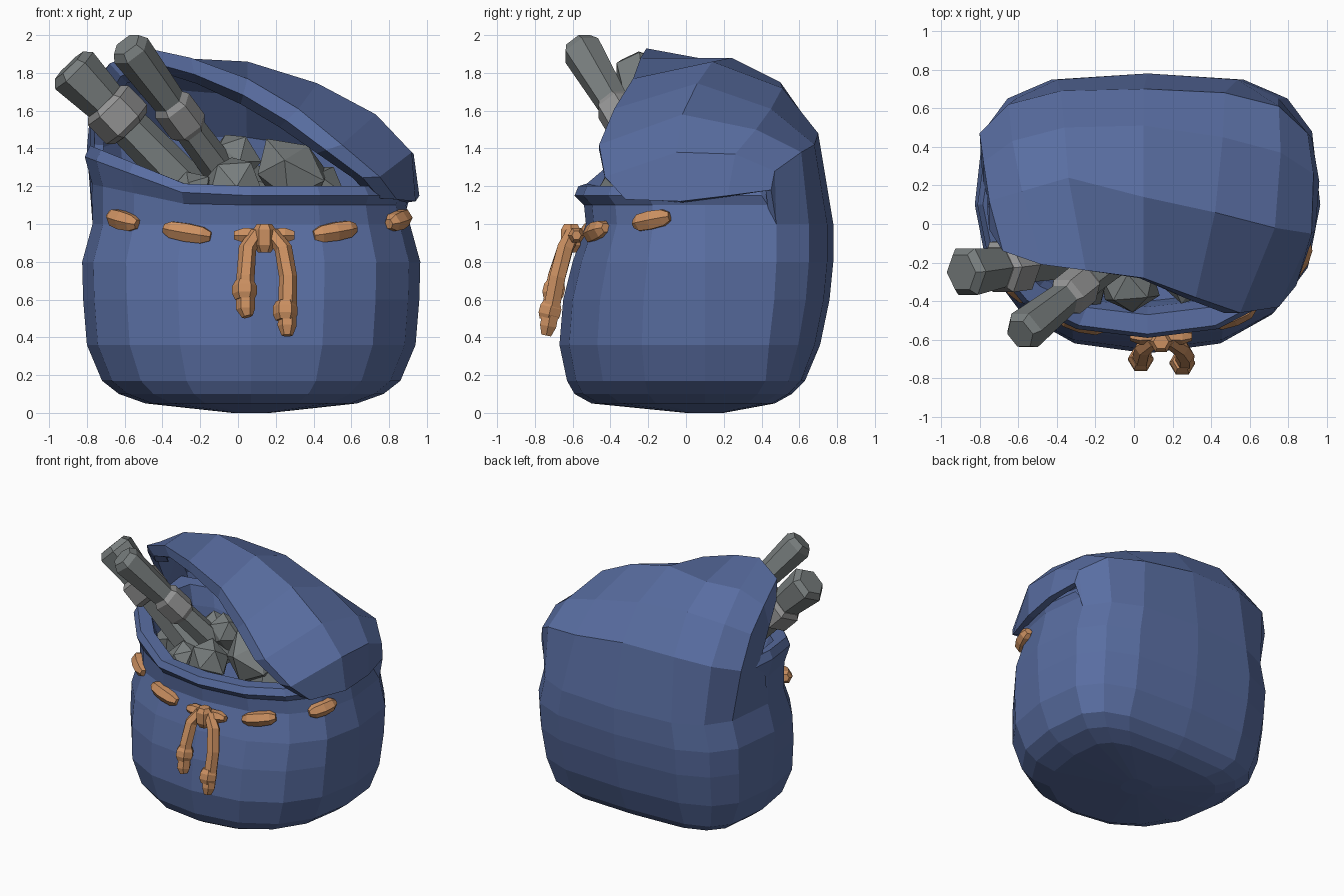
import bpy, bmesh, math, random
from mathutils import Vector

if "Cube" in bpy.data.objects:
    bpy.data.objects.remove(bpy.data.objects["Cube"], do_unlink=True)
random.seed(4)


def material(name, rgb):
    mat = bpy.data.materials.new(name)
    mat.use_nodes = True
    colour = (*rgb, 1)
    mat.diffuse_color = colour
    node = next(n for n in mat.node_tree.nodes if n.type == 'BSDF_PRINCIPLED')
    node.inputs["Base Color"].default_value = colour
    node.inputs["Roughness"].default_value = 0.9
    return mat


cloth = material("blue cloth", (0.1, 0.155, 0.36))
leather = material("orange cord", (0.6, 0.28, 0.12))
stone = material("dark grey stone", (0.19, 0.21, 0.21))
metal = material("light grey collar", (0.3, 0.3, 0.3))


def finish(name, bm, mat):
    mesh = bpy.data.meshes.new(name)
    bm.to_mesh(mesh)
    bm.free()
    mesh.materials.append(mat)
    obj = bpy.data.objects.new(name, mesh)
    bpy.context.collection.objects.link(obj)
    return obj


def loft(name, rings, mat):
    """Skin closed rings of equal length and cap both ends."""
    bm = bmesh.new()
    rows = [[bm.verts.new(p) for p in ring] for ring in rings]
    n = len(rows[0])
    for low, high in zip(rows, rows[1:]):
        for i in range(n):
            k = (i + 1) % n
            bm.faces.new((low[i], low[k], high[k], high[i]))
    bm.faces.new(rows[0][::-1])
    bm.faces.new(rows[-1])
    bmesh.ops.recalc_face_normals(bm, faces=bm.faces)
    return finish(name, bm, mat)


def tube(name, points, radii, mat, sides=6):
    """Faceted tube along a path with one radius per point."""
    pts = [Vector(p) for p in points]
    overall = (pts[-1] - pts[0]).normalized()
    ref = Vector((0, 0, 1)) if abs(overall.z) < 0.6 else Vector((0, 1, 0))
    rings = []
    for i, (p, r) in enumerate(zip(pts, radii)):
        d = (pts[min(i + 1, len(pts) - 1)] - pts[max(i - 1, 0)]).normalized()
        a = d.cross(ref).normalized()
        b = d.cross(a)
        turns = [math.tau * k / sides for k in range(sides)]
        rings.append([p + r * (math.cos(t) * a + math.sin(t) * b) for t in turns])
    return loft(name, rings, mat)


# Squarish cross-section of the sack: flatter at the back, rounder in front
def sack_point(degrees, z, rx, front, back, lift=0):
    t = math.radians(degrees)
    c, s = math.cos(t), math.sin(t)
    power = 0.87 if s < 0 else 0.61 if z > 0.2 else 0.52
    x = 0.07 + rx * math.copysign(abs(c) ** power, c)
    y = 0.1 + (back if s > 0 else front) * math.copysign(abs(s) ** power, s)
    raised = lift * 0.22 * max(0, (-0.25 - x) / 0.5)
    return Vector((x - 0.2 * raised, y, z + raised))


# Sack body with rolled rim: height, half width, front depth, back depth, rim lift
WAIST = (1.0, 0.84, 0.63, 0.68)
PROFILE = [
    (0, 0.1, 0.1, 0.1), (0.05, 0.56, 0.6, 0.37), (0.1, 0.7, 0.69, 0.46),
    (0.17, 0.79, 0.73, 0.53), (0.36, 0.87, 0.77, 0.61), (0.6, 0.89, 0.75, 0.66),
    (0.8, 0.895, 0.7, 0.68), WAIST, (1.1, 0.82, 0.64, 0.6, 0.5),
    (1.15, 0.84, 0.69, 0.54, 0.9), (1.2, 0.81, 0.67, 0.5, 1),
    (1.2, 0.73, 0.57, 0.46, 1), (1.1, 0.7, 0.53, 0.43, 0.8), (0.9, 0.68, 0.5, 0.4),
]
columns = [i * 22.5 for i in range(16)]
loft("sack_body", [[sack_point(a, *ring) for a in columns] for ring in PROFILE], cloth)

# Hood: ribs from the back of the waist, over the top, to the opening's lip
RIBS = [
    [(-.78, .15, 1.25), (-.76, .15, 1.42), (-.76, .07, 1.58), (-.75, -.03, 1.74)],
    [(-.8, .47, 1.4), (-.78, .32, 1.62), (-.75, .12, 1.76), (-.68, -.14, 1.85)],
    [(-.65, .62, 1.45), (-.63, .43, 1.7), (-.58, .17, 1.86), (-.48, -.21, 1.93)],
    [(-.38, .69, 1.48), (-.36, .5, 1.75), (-.34, .24, 1.88), (-.25, -.24, 1.88)],
    [(.05, .7, 1.48), (.05, .51, 1.72), (.05, .14, 1.86), (.05, -.28, 1.77)],
    [(.47, .68, 1.42), (.46, .45, 1.61), (.42, .06, 1.745), (.32, -.38, 1.61)],
    [(.75, .61, 1.38), (.76, .37, 1.5), (.73, -.02, 1.58), (.55, -.46, 1.42)],
    [(.9, .47, 1.28), (.93, .26, 1.37), (.92, -.05, 1.38), (.75, -.43, 1.25)],
    [(.92, .45, 1.18), (.96, .22, 1.15), (.94, -.03, 1.12), (.84, -.32, 1.13)],
]


def hood_column(i, rib):
    """Add the base on the waist and the lip rolled towards the opening."""
    base = sack_point(max(180 - 22.5 * i, 22.5), *WAIST)
    lip = Vector(rib[-1])
    inward = Vector((-0.1 - lip.x, 0, 1.2 - lip.z)).normalized()
    back = Vector((0, 0.1, 0))
    return [base] + rib + [lip + inward * 0.09, lip + inward * 0.14 + back]


bm = bmesh.new()
grid = [[bm.verts.new(p) for p in hood_column(i, rib)] for i, rib in enumerate(RIBS)]
for left, right in zip(grid, grid[1:]):
    for j in range(len(left) - 1):
        bm.faces.new((left[j], left[j + 1], right[j + 1], right[j]))
bmesh.ops.remove_doubles(bm, verts=bm.verts, dist=0.001)
hood = finish("sack_hood", bm, cloth)
shell = hood.modifiers.new("thickness", 'SOLIDIFY')
shell.thickness = 0.05
shell.offset = -1


# Stone rods with a collar, leaning out of the opening
def rod(name, tip, foot, collar_at, radius, collar_radius):
    tip, foot = Vector(tip), Vector(foot)

    def along(t):
        return tip.lerp(foot, t)
    stops = [0, 0.04, collar_at, 1]
    scales = [0.75, 1, 0.75, 0.85]
    tube(name, [along(t) for t in stops], [radius * s for s in scales], stone)
    spans = [-0.1, -0.07, 0.07, 0.1]
    tube(name + "_collar", [along(collar_at + t) for t in spans],
         [collar_radius * s for s in (0.8, 1, 1, 0.8)], metal)


rod("left_rod", (-.895, -.25, 1.84), (-.2, -.16, 1.13), 0.37, 0.14, 0.15)
rod("right_rod", (-.59, -.57, 1.95), (0, -.1, 1.16), 0.48, 0.11, 0.11)

# Rough stones filling the sack
STONES = [(.28, -.2, 1.27, .22), (-.02, -.32, 1.2, .16), (-.02, -.12, 1.34, .14),
          (-.25, -.3, 1.15, .15), (.42, -.17, 1.13, .2), (-.42, -.1, 1.12, .2),
          (.05, .2, 1.08, .26), (-.35, .2, 1.08, .24), (.4, .2, 1.08, .22)]
for i, (x, y, z, r) in enumerate(STONES):
    bm = bmesh.new()
    bmesh.ops.create_icosphere(bm, subdivisions=1, radius=r)
    for v in bm.verts:
        v.co *= random.uniform(0.88, 1.1)
        v.co.z *= 0.85
    rock = finish(f"stone_{i + 1}", bm, stone)
    rock.location = (x, y, z)
    rock.rotation_euler = [random.uniform(0, 3) for _ in range(3)]

# Cord stitches threaded around the neck
for i, (angle, z) in enumerate([(218, 1.02), (249, .955), (-61, .96), (-23, 1.02)]):
    slope = 0.02 if angle < 0 else -0.022
    path = [sack_point(angle + d, z + slope * d / 9, 0.84, 0.645, 0.68)
            for d in (-9, -6, 0, 6, 9)]
    tube(f"cord_stitch_{i + 1}", path, [0.027, 0.05, 0.056, 0.05, 0.027], leather)

# Knot, side loops and two hanging cord ends with beads
tube("cord_knot", [(.14, -.61, z) for z in (.85, .89, .97, 1.0)],
     [0.035, 0.06, 0.06, 0.04], leather)
for name, side in (("left", 1), ("right", -1)):
    tube(name + "_cord_loop", [(.14 + side * d, -.58, .94) for d in (.02, .11, .16)],
         [0.04, 0.045, 0.025], leather)

ENDS = {
    "right": ([(.1, -.6, .95), (.05, -.64, .87), (.04, -.69, .72), (.04, -.72, .55),
               (.05, -.73, .51)], (.035, -.7, .65)),
    "left": ([(.18, -.6, .95), (.24, -.64, .87), (.265, -.68, .72), (.26, -.73, .46),
              (.26, -.74, .41)], (.25, -.72, .54)),
}
for name, (path, bead) in ENDS.items():
    tube(name + "_cord_end", path, [0.04, 0.047, 0.048, 0.05, 0.03], leather)
    centre = Vector(bead)
    tube(name + "_cord_bead", [centre + Vector((0, 0.25 * d, d)) for d in (-.05, -.02, .02, .05)],
         [0.05, 0.066, 0.066, 0.05], leather)
